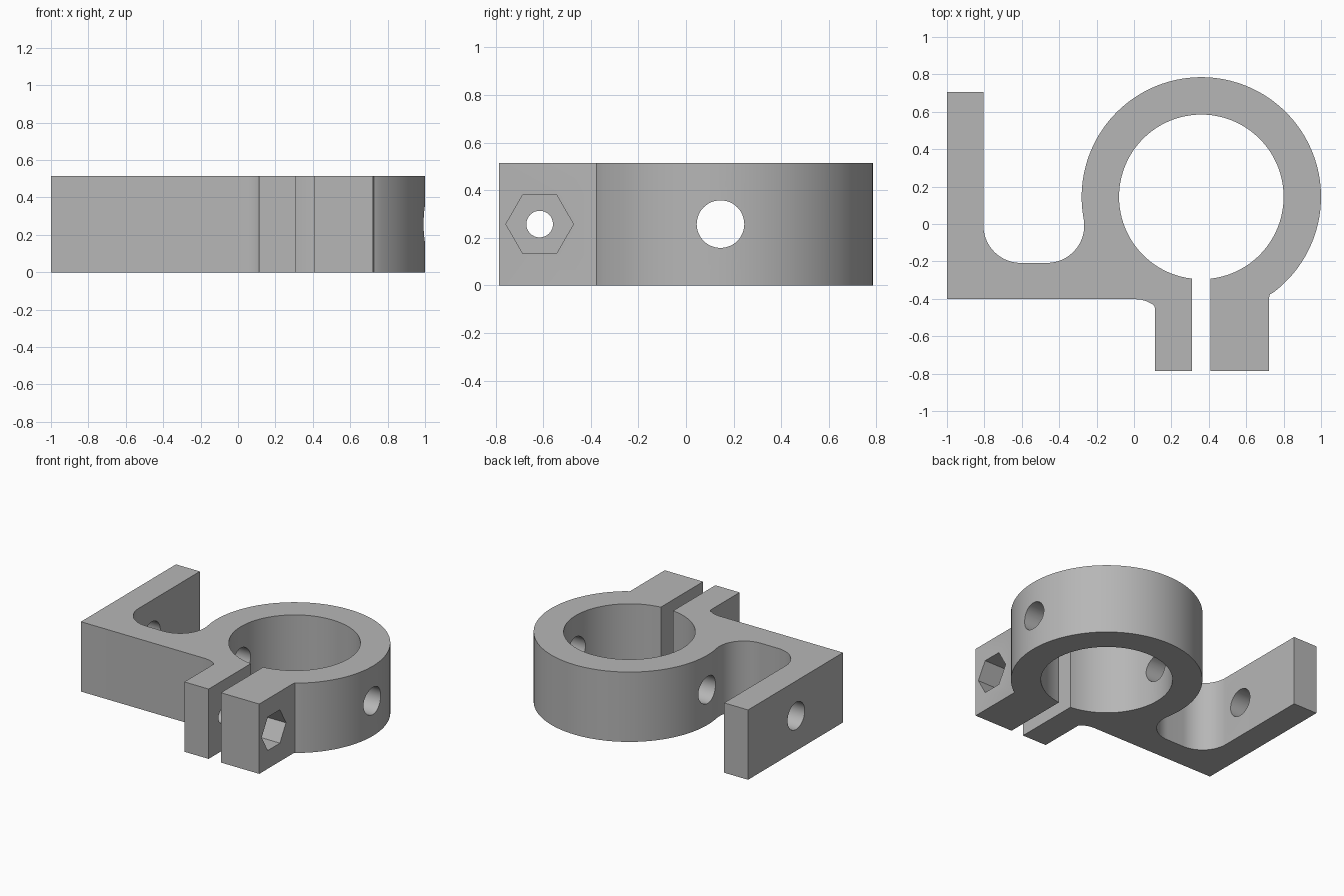
import bpy
import bmesh
from math import sin, cos, radians, degrees, asin, atan2, sqrt, pi

cube = bpy.data.objects.get("Cube")
if cube:
    bpy.data.objects.remove(cube, do_unlink=True)

HEIGHT = 0.515
MID = HEIGHT / 2
CX, CY = 0.36, 0.145          # clamp ring centre
OUTER, INNER = 0.64, 0.44     # clamp ring radii
FRONT = -0.785                # front end of the clamp ears
SLOT = 0.05                   # half width of the clamp slot
FILLET = 0.2                  # pocket fillet radius
FLOOR = -0.208                # pocket floor
PLATE = -0.805                # inner face of the mounting plate
EAR = 0.723                   # outer face of the left ear

grey = bpy.data.materials.new("machined grey")
grey.use_nodes = True
colour = (0.47, 0.47, 0.47, 1)
grey.diffuse_color = colour
grey.node_tree.nodes["Principled BSDF"].inputs["Base Color"].default_value = colour


def arc(x, y, r, start, end, steps):
    """Points on an arc, angles in degrees."""
    angles = [radians(start + (end - start) * i / steps) for i in range(steps + 1)]
    return [(x + r * cos(a), y + r * sin(a)) for a in angles]


# Fillet that touches both the ring and the pocket floor
fy = FLOOR + FILLET
fx = CX - sqrt((OUTER + FILLET) ** 2 - (CY - fy) ** 2)
touch = degrees(atan2(CY - fy, CX - fx))
ear_angle = degrees(atan2(-0.51, 0.385))
gap = degrees(asin(SLOT / INNER))

# Outline of the whole bracket, anticlockwise from above
outline = [(-1, -0.402), (0.01, -0.402), (0.04, -0.405), (0.07, -0.414),
           (0.1, -0.43), (0.108, -0.437), (0.112, -0.45), (0.112, FRONT)]
outline += [(CX - SLOT, FRONT)]
outline += arc(CX, CY, INNER, 270 - gap, -90 + gap, 96)
outline += [(CX + SLOT, FRONT), (EAR, FRONT), (EAR, -0.39), (0.727, -0.376)]
outline += arc(CX, CY, OUTER, ear_angle, 180 + touch, 96)
outline += arc(fx, fy, FILLET, touch, -90, 24)[1:]
outline += arc(PLATE + FILLET, fy, FILLET, 270, 180, 24)
outline += [(PLATE, 0.705), (-1, 0.705)]

# Extrude the outline into a solid
bm = bmesh.new()
base = bm.faces.new([bm.verts.new((x, y, 0)) for x, y in outline])
top = bmesh.ops.extrude_face_region(bm, geom=[base])["geom"]
bmesh.ops.translate(bm, vec=(0, 0, HEIGHT),
                    verts=[v for v in top if isinstance(v, bmesh.types.BMVert)])
bmesh.ops.recalc_face_normals(bm, faces=bm.faces)
mesh = bpy.data.meshes.new("clamp_bracket")
bm.to_mesh(mesh)
bm.free()
bracket = bpy.data.objects.new("clamp_bracket", mesh)
bpy.context.collection.objects.link(bracket)
mesh.materials.append(grey)


def drill(name, y, radius, x0, x1, sides):
    """Cut a hole along x through the bracket."""
    bpy.ops.mesh.primitive_cylinder_add(
        vertices=sides, radius=radius, depth=x1 - x0,
        location=((x0 + x1) / 2, y, MID), rotation=(0, pi / 2, 0))
    cutter = bpy.context.object
    cutter.name = name
    cutter.hide_render = True
    cutter.data.materials.append(grey)
    mod = bracket.modifiers.new(name, "BOOLEAN")
    mod.operation = "DIFFERENCE"
    mod.solver = "EXACT"
    mod.object = cutter
    bpy.context.view_layer.objects.active = bracket
    bpy.ops.object.modifier_apply(modifier=name)
    bpy.data.objects.remove(cutter, do_unlink=True)


# Cross hole through plate and ring, then clamp screw hole and nut pocket
drill("cross_hole", CY, 0.1, -1.2, 1.2, 48)
drill("screw_hole", -0.615, 0.056, 0, 0.9, 32)
drill("nut_pocket", -0.615, 0.142, EAR - 0.2, 0.9, 6)

bpy.ops.object.select_all(action="DESELECT")
bracket.select_set(True)
bpy.context.view_layer.objects.active = bracket
bpy.ops.object.shade_smooth_by_angle(angle=radians(25))
